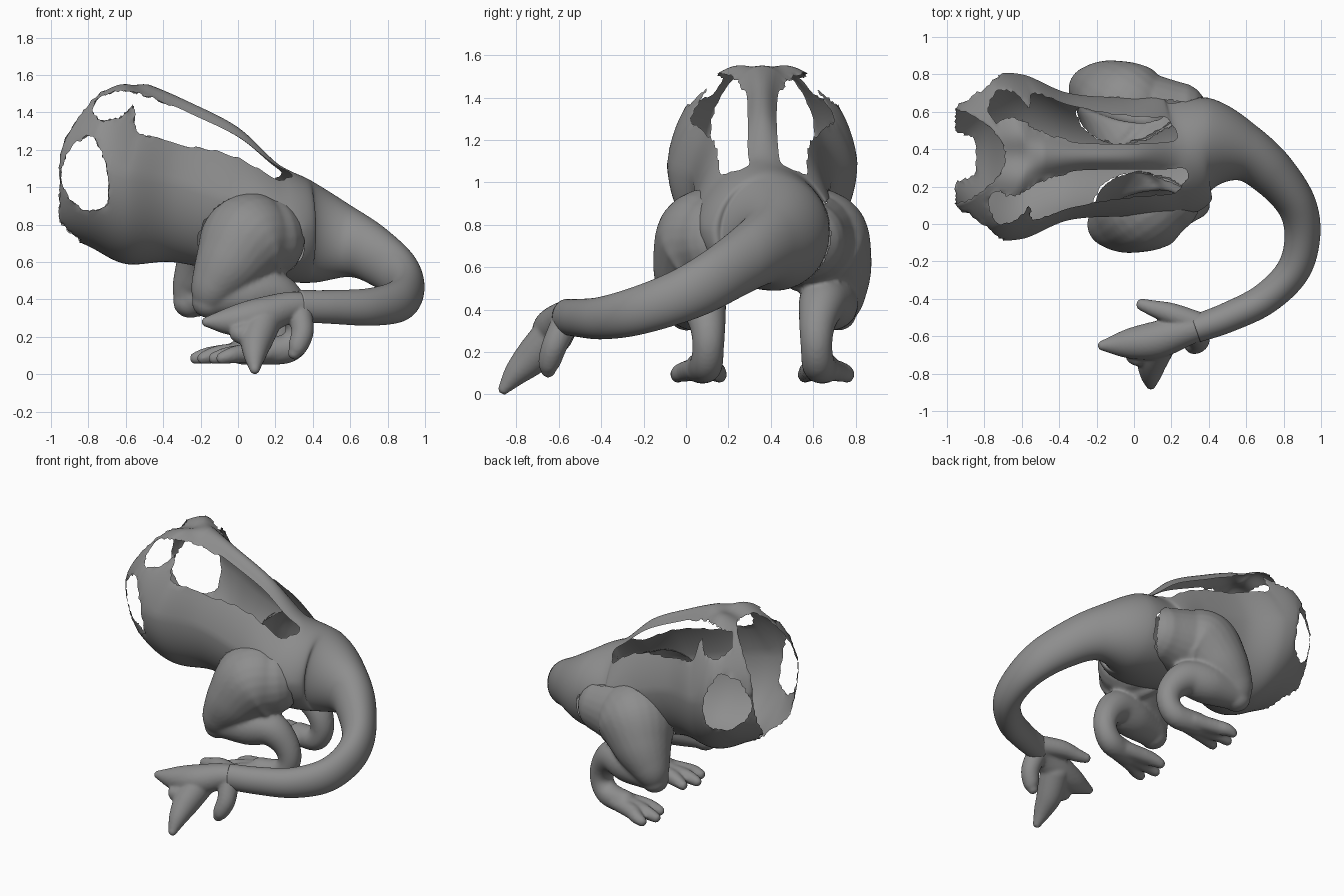
import bpy, bmesh, math, random
from mathutils import Vector

if "Cube" in bpy.data.objects:
    bpy.data.objects.remove(bpy.data.objects["Cube"])

random.seed(4)
MID = 0.36  # y of the torso's mirror plane
grey = bpy.data.materials.new("dark_grey")
grey.diffuse_color = (.27, .27, .27, 1)
grey.use_nodes = True
grey.node_tree.nodes["Principled BSDF"].inputs["Base Color"].default_value = grey.diffuse_color


def catmull(rows, u):
    """Smooth interpolation through rows of numbers."""
    i = min(int(u), len(rows) - 2)
    t = u - i
    p1, p2 = rows[i], rows[i + 1]
    p0 = rows[i - 1] if i > 0 else p1
    p3 = rows[i + 2] if i + 2 < len(rows) else p2
    return [0.5 * (2 * b + (c - a) * t + (2 * a - 5 * b + 4 * c - d) * t * t
                   + (3 * b - a - 3 * c + d) * t ** 3)
            for a, b, c, d in zip(p0, p1, p2, p3)]


def lerp(table, u):
    """Piecewise linear lookup in (u, value) pairs."""
    for (a, va), (b, vb) in zip(table, table[1:]):
        if u <= b:
            return va + (vb - va) * max(0, u - a) / (b - a)
    return table[-1][1]


def bridge(bm, rings):
    n = len(rings[0])
    for a, b in zip(rings, rings[1:]):
        for j in range(n):
            bm.faces.new((a[j], a[(j + 1) % n], b[(j + 1) % n], b[j]))


def finish(bm, name):
    bmesh.ops.recalc_face_normals(bm, faces=bm.faces[:])
    for f in bm.faces:
        f.smooth = True
    me = bpy.data.meshes.new(name)
    bm.to_mesh(me)
    bm.free()
    me.materials.append(grey)
    ob = bpy.data.objects.new(name, me)
    bpy.context.collection.objects.link(ob)
    return ob


def tube(bm, pts, sides=24, steps=7):
    """Round-ended limb through (x, y, z, radius) points."""
    rings, n = [], (len(pts) - 1) * steps
    samples = [catmull(pts, k / steps) for k in range(n + 1)]
    centres = [Vector(s[:3]) for s in samples]
    caps = []
    for i, j in ((0, 1), (-1, -2)):
        d = (centres[i] - centres[j]).normalized()
        r = samples[i][3]
        caps.append([(centres[i] + d * r * 0.9 * math.sin(a), r * math.cos(a)) for a in (.3, .6, .9, 1.2, 1.45)])
    path = caps[0][::-1] + [(c, s[3]) for c, s in zip(centres, samples)] + caps[1]
    prev = Vector((0, 0, 1))
    for k, (c, r) in enumerate(path):
        t = (path[min(k + 1, len(path) - 1)][0] - path[max(k - 1, 0)][0]).normalized()
        if k == 0 and abs(t.z) > .9:
            prev = t.orthogonal()
        up = (prev - t * prev.dot(t)).normalized()
        side, prev = t.cross(up), up
        rings.append([bm.verts.new(c + (side * math.cos(a) + up * math.sin(a)) * max(r, .004))
                      for a in (2 * math.pi * j / sides for j in range(sides))])
    bridge(bm, rings)
    bm.faces.new(rings[0])
    bm.faces.new(rings[-1])


def fuse(ob, voxel, rounds):
    """Blend overlapping limbs into one smooth skin and drop what lies inside the torso."""
    m = ob.modifiers.new("fuse", 'REMESH')
    m.mode, m.voxel_size, m.use_smooth_shade = 'VOXEL', voxel, True
    m = ob.modifiers.new("soften", 'SMOOTH')
    m.factor, m.iterations = 0.5, rounds
    me = bpy.data.meshes.new_from_object(ob.evaluated_get(bpy.context.evaluated_depsgraph_get()))
    ob.modifiers.clear()
    bm = bmesh.new()
    bm.from_mesh(me)
    bmesh.ops.delete(bm, geom=[v for v in bm.verts if inside_torso(v.co)], context='VERTS')
    bm.to_mesh(me)
    bm.free()
    if not me.materials:
        me.materials.append(grey)
    ob.data = me


# Torso and tail shell: x, y, z, half width, half height, forward lean of the top
stations = [
    (-.96, MID, 1.16, .25, .40, .27), (-.79, MID, 1.13, .42, .45, .19),
    (-.60, MID, 1.07, .44, .48, .12), (-.35, MID, 1.03, .34, .43, .08),
    (-.05, MID, .93, .32, .39, .05), (.20, .37, .81, .34, .31, .02),
    (.40, .42, .76, .255, .27, 0), (.60, .375, .71, .155, .19, 0),
    (.75, .26, .63, .125, .165, 0), (.87, .10, .53, .105, .15, 0),
    (.90, -.07, .45, .095, .13, 0), (.85, -.25, .39, .09, .115, 0),
    (.70, -.40, .36, .085, .10, 0), (.50, -.50, .36, .08, .09, 0),
    (.33, -.56, .365, .075, .085, 0)]
N, STEP = 96, 12
sections = [catmull(stations, k / STEP) for k in range((len(stations) - 1) * STEP + 1)]

# Hind legs: x, outward distance from the mid plane, z, radius
thigh = [(.15, .20, .73, .225), (.05, .26, .71, .255), (-.05, .33, .58, .195),
         (-.13, .36, .46, .13), (-.16, .355, .38, .088)]
buttock = [(.20, .22, .73, .22), (.33, .21, .73, .19)]  # only the far side swells backwards
shin = [(-.13, .35, .41, .10), (.05, .32, .43, .13), (.20, .285, .43, .115), (.30, .26, .34, .088),
        (.33, .255, .23, .075), (.27, .265, .14, .078), (.12, .29, .125, .075)]
toes = [[(.17, .28 + s * .03, .12, .055), (.02, .29 + s * .065, .11, .05),
         (-.07 + .03 * abs(s), .30 + s * .09, .10, .043), (-.13 + .04 * abs(s), .30 + s * .10, .085, .033)]
        for s in (-1, 0, 1)]


def placed(part, sign, shift):
    return [(x + shift, MID + sign * d, z, r) for x, d, z, r in part]


hips = [catmull(p, k / 8) for p in (placed(thigh, -1, 0), placed(thigh, 1, -.1), placed(buttock, 1, -.1))
        for k in range((len(p) - 1) * 8 + 1)]


def inside_torso(p):
    if not (-.5 < p.x < .6 and p.y > -.2):
        return False
    x, y, z, w, h, lean = min(sections[:8 * STEP], key=lambda s: abs(s[0] - p.x))
    c = max(0, min(1, (p.z - z) / h))
    return ((p.y - y) / (w * (1 - .25 * c))) ** 2 + ((p.z - z) / h) ** 2 < .93


def inside_hip(p):
    return any((p - Vector(s[:3])).length < s[3] * .9 for s in hips)


bm = bmesh.new()
rings = []
for k, (x, y, z, w, h, lean) in enumerate(sections):
    u = k / STEP
    a, b = catmull(stations, max(u - .05, 0)), catmull(stations, min(u + .05, len(stations) - 1))
    t = Vector((b[0] - a[0], b[1] - a[1], 0)).normalized()
    side = Vector((-t.y, t.x, 0))
    narrow = 0.25 * max(0, min(1, 6 - u))
    droop = .045 * max(0, math.sin(math.pi * (u - 1.2) / 4)) if 1.2 < u < 5.2 else 0
    crest = max(0, min(1, 2 - u))
    ring = []
    for j in range(N):
        th = 2 * math.pi * j / N
        c = math.cos(th)
        p = Vector((x + lean * max(c, 0), y, z + h * c))
        dy = w * math.sin(th) * (1 - narrow * max(c, 0))
        if c > .85:
            p.z -= droop * min(1, (math.sin(th) / .28) ** 2)
        if c > 0:  # flared, dipped top of the collar
            p.z += crest * (h * (c ** .65 - c) - .05 * math.exp(-(dy / .09) ** 2))
        ring.append(bm.verts.new(p + side * dy))
    rings.append(ring)
bridge(bm, rings)
bm.faces.new(rings[-1])

# Openings: beside the spine strip, at the arms, under the chest and where the legs join
spine_edge = [(0, .9), (1, .72), (2, .43), (3, .33), (5.2, .3)]
wall_edge = [(0, .9), (.35, 1.0), (1, 1.2), (1.45, 1.0), (1.7, .72), (2.1, 1.08),
             (3, 1.05), (4, .88), (4.9, .75), (5.2, .45)]
bm.faces.ensure_lookup_table()
gone = []
for i in range(len(rings) - 1):
    u = (i + .5) / STEP
    for j in range(N):
        th = 2 * math.pi * (j + .5) / N
        th = min(th, 2 * math.pi - th)
        f = bm.faces[i * N + j]
        upper = .4 < u < 5.2 and lerp(spine_edge, u) < th < lerp(wall_edge, u)
        arm = ((u - .85) / .68) ** 2 + ((th - 1.8) / .34) ** 2 < 1
        floor = u < .65 and th > 2.6 + u * .5
        if upper or arm or floor or (u < 7 and inside_hip(f.calc_center_median())):
            gone.append(f)
bmesh.ops.delete(bm, geom=gone, context='FACES')
for _ in range(6):
    rim = [v for v in bm.verts if v.is_boundary]
    bmesh.ops.smooth_vert(bm, verts=rim, factor=.5, use_axis_x=True, use_axis_y=True, use_axis_z=True)
for v in bm.verts:  # slightly ragged torn edges
    if v.is_boundary and v.co.x < -.4:
        v.co += Vector([random.uniform(-.006, .006) for _ in range(3)])
finish(bm, "torso_and_tail")

for name, sign, shift, extra in (("near_hind_leg", -1, 0, []), ("far_hind_leg", 1, -.1, [buttock])):
    bm = bmesh.new()
    for part in [thigh, shin] + toes + extra:
        tube(bm, placed(part, sign, shift))
    fuse(finish(bm, name), .012, 8)

# Four-lobed tail fin with a small web
lobes = [
    [(.38, -.54, .365, .07), (.28, -.57, .36, .082), (.12, -.62, .31, .10), (-.03, -.64, .285, .08), (-.17, -.65, .28, .028)],
    [(.14, -.62, .29, .095), (.10, -.72, .18, .085), (.09, -.80, .10, .06), (.09, -.86, .025, .028)],
    [(.33, -.57, .34, .065), (.345, -.62, .23, .06), (.32, -.645, .15, .052), (.30, -.65, .11, .034)],
    [(.33, -.53, .37, .065), (.20, -.48, .37, .058), (.10, -.45, .35, .043), (.04, -.43, .34, .032)],
    [(.08, -.64, .27, .07), (.03, -.70, .22, .06), (0, -.70, .22, .05)]]
bm = bmesh.new()
for lobe in lobes:
    tube(bm, lobe)
fuse(finish(bm, "tail_fin"), .01, 4)
